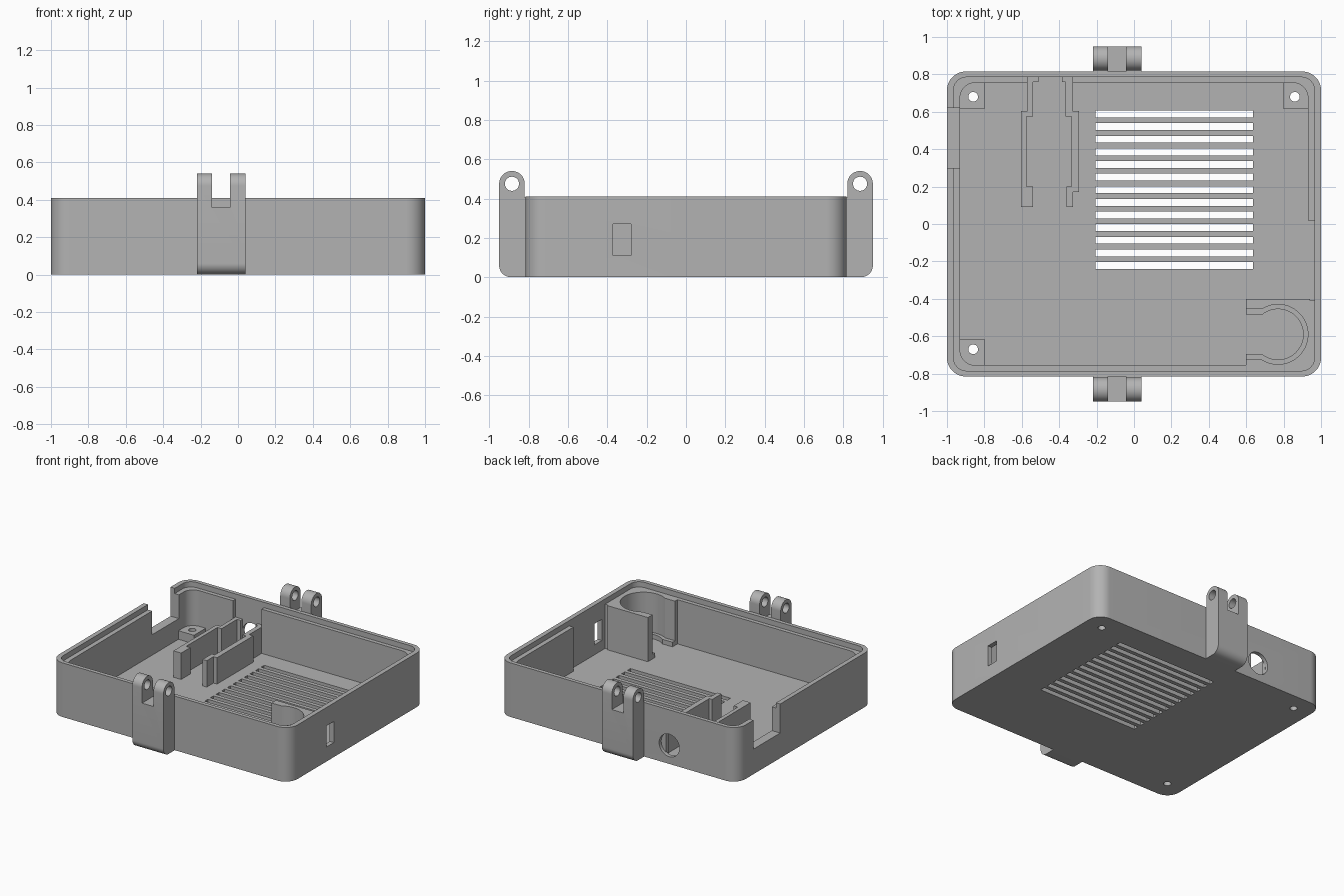
import bpy, bmesh
from math import cos, sin, pi, radians

if "Cube" in bpy.data.objects:
    bpy.data.objects.remove(bpy.data.objects["Cube"], do_unlink=True)

GREY = (0.45, 0.45, 0.45, 1)
mat = bpy.data.materials.new("grey plastic")
mat.use_nodes = True
mat.diffuse_color = GREY
mat.node_tree.nodes["Principled BSDF"].inputs["Base Color"].default_value = GREY


def arc(cx, cy, r, a0, a1, n=12):
    steps = [radians(a0 + (a1 - a0) * i / n) for i in range(n + 1)]
    return [(cx + r * cos(a), cy + r * sin(a)) for a in steps]


def circle(cx, cy, r, n=40):
    return arc(cx, cy, r, 0, 360, n)[:-1]


def rect(u0, u1, v0, v1):
    return [(u0, v0), (u1, v0), (u1, v1), (u0, v1)]


def rounded(hx, hy, r):
    pts = []
    for i, (sx, sy) in enumerate([(1, 1), (-1, 1), (-1, -1), (1, -1)]):
        pts += arc(sx * (hx - r), sy * (hy - r), r, 90 * i, 90 * i + 90)
    return pts


def prism(name, outlines, w0, w1, axis="z"):
    """Extrude one or more outlines along an axis."""
    place = {"x": lambda u, v, w: (w, u, v),
             "y": lambda u, v, w: (u, w, v),
             "z": lambda u, v, w: (u, v, w)}[axis]
    bm = bmesh.new()
    for pts in outlines:
        low = [bm.verts.new(place(u, v, w0)) for u, v in pts]
        high = [bm.verts.new(place(u, v, w1)) for u, v in pts]
        bm.faces.new(low)
        bm.faces.new(high)
        for i in range(len(pts)):
            j = (i + 1) % len(pts)
            bm.faces.new((low[i], low[j], high[j], high[i]))
    bmesh.ops.recalc_face_normals(bm, faces=bm.faces)
    mesh = bpy.data.meshes.new(name)
    bm.to_mesh(mesh)
    bm.free()
    mesh.materials.append(mat)
    ob = bpy.data.objects.new(name, mesh)
    bpy.context.collection.objects.link(ob)
    return ob


def activate(ob):
    bpy.ops.object.select_all(action="DESELECT")
    ob.select_set(True)
    bpy.context.view_layer.objects.active = ob


def cut(ob, outlines, w0, w1, axis="z"):
    """Subtract an extruded outline from a part."""
    cutter = prism("cutter", outlines, w0, w1, axis)
    cutter.hide_render = True
    mod = ob.modifiers.new("cut", "BOOLEAN")
    mod.operation = "DIFFERENCE"
    mod.solver = "EXACT"
    mod.object = cutter
    activate(ob)
    bpy.ops.object.modifier_apply(modifier=mod.name)
    bpy.data.objects.remove(cutter, do_unlink=True)


FLOOR, LEDGE, TOP = 0.035, 0.37, 0.41
screws = [(-0.86, 0.68), (0.86, 0.68), (-0.86, -0.67)]
screw_holes = [circle(x, y, 0.026, 24) for x, y in screws]
parts = []

# Tray with stepped rim
tray = prism("tray", [rounded(1, 0.815, 0.1)], 0, TOP)
cut(tray, [rounded(0.965, 0.785, 0.07)], LEDGE, 0.6)
cut(tray, [rounded(0.93, 0.755, 0.08)], FLOOR, 0.6)

# Thinner wall areas beside the slot and at the round port
cut(tray, [rect(0.9, 0.965, -0.41, 0.02)], FLOOR, 0.6)
cut(tray, [rect(-0.57, -0.33, 0.7, 0.785)], FLOOR, 0.6)

# Wall openings
cut(tray, [rect(-1.1, -0.9, 0.3, 0.62)], 0.19, 0.6)
cut(tray, [rect(-0.37, -0.28, 0.11, 0.27)], 0.9, 1.1, "x")
cut(tray, [circle(-0.43, 0.14, 0.085)], 0.7, 0.9, "y")

# Floor vents and screw holes
vents = [rect(-0.205, 0.635, y - 0.0185, y + 0.0185)
         for y in (0.588 - 0.0675 * i for i in range(13))]
cut(tray, vents + screw_holes, -0.1, 0.1)
parts.append(tray)

# Corner screw posts
for (x, y), name in zip(screws, ("back_right", "back_left", "front_right")):
    sx, sy = (1 if x > 0 else -1), (1 if y > 0 else -1)
    xs = sorted((sx * 0.8, sx * 0.94))
    ys = sorted((sy * 0.615, sy * 0.765))
    post = prism(name + "_screw_post", [rect(*xs, *ys)], 0.02, 0.1)
    cut(post, screw_holes, -0.1, 0.2)
    parts.append(post)

# Keyhole-shaped cradle with a narrower foot
cradle = prism("round_cradle", [rect(0.6, 0.94, -0.765, -0.4)], 0.02, LEDGE)
for r, half, z0 in ((0.135, 0.105, FLOOR), (0.16, 0.135, 0.07)):
    cut(cradle, [circle(0.77, -0.59, r, 56)], z0, 0.6)
    cut(cradle, [rect(0.5, 0.77, -0.59 - half, -0.59 + half)], z0, 0.6)
parts.append(cradle)

# Board holder rails
right_rail = [(-0.57, 0.79), (-0.57, 0.605), (-0.605, 0.605), (-0.605, 0.09),
              (-0.54, 0.09), (-0.54, 0.2), (-0.575, 0.2), (-0.575, 0.575),
              (-0.54, 0.575), (-0.54, 0.76), (-0.51, 0.76), (-0.51, 0.79)]
left_rail = [(-0.33, 0.79), (-0.33, 0.605), (-0.295, 0.605), (-0.295, 0.17),
             (-0.325, 0.17), (-0.325, 0.09), (-0.36, 0.09), (-0.36, 0.2),
             (-0.335, 0.2), (-0.335, 0.575), (-0.365, 0.575), (-0.365, 0.76),
             (-0.385, 0.76), (-0.385, 0.79)]
parts.append(prism("right_rail", [right_rail], 0.02, 0.235))
parts.append(prism("left_rail", [left_rail], 0.02, 0.235))

# Forked hinge lugs on front and back
lug = ([(0.8, 0)] + arc(0.89, 0.06, 0.06, -90, 0)
       + arc(0.885, 0.475, 0.065, 0, 180, 24) + [(0.82, 0.405), (0.8, 0.405)])
for name, s in (("front_hinge", -1), ("back_hinge", 1)):
    hinge = prism(name, [[(s * y, z) for y, z in lug]], -0.22, 0.04, "x")
    ys = sorted((s * 0.815, s * 1.1))
    cut(hinge, [rect(-0.14, -0.043, *ys)], 0.36, 0.7)
    cut(hinge, [circle(s * 0.885, 0.475, 0.036, 32)], -0.4, 0.2, "x")
    parts.append(hinge)

# Smooth the round surfaces, keep the edges sharp
for ob in parts:
    activate(ob)
    bpy.ops.object.shade_smooth_by_angle(angle=radians(30))
